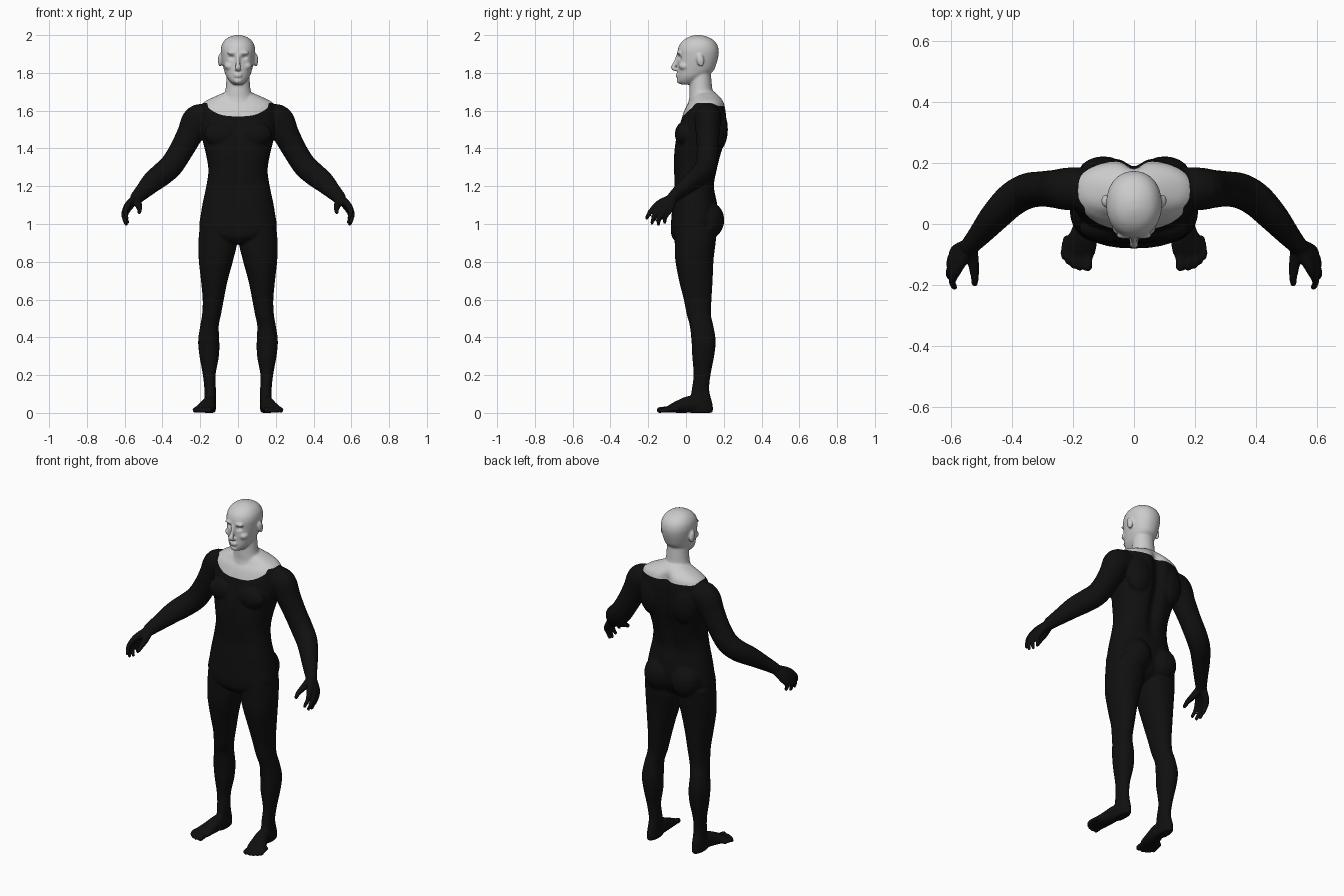
import bpy, bmesh
from math import sin, cos, pi, exp
from mathutils import Vector, Matrix

if "Cube" in bpy.data.objects:
    bpy.data.objects.remove(bpy.data.objects["Cube"])

bm = bmesh.new()


def spline(rows, k=5):
    """Catmull-Rom interpolation of rows of numbers."""
    out = []
    for i in range(len(rows) - 1):
        a, b, c, d = rows[max(i - 1, 0)], rows[i], rows[i + 1], rows[min(i + 2, len(rows) - 1)]
        for j in range(k):
            t = j / k
            out.append([q + .5 * t * (r - p + t * (2 * p - 5 * q + 4 * r - s + t * (3 * (q - r) + s - p)))
                        for p, q, r, s in zip(a, b, c, d)])
    return out + [list(rows[-1])]


def loft(sections, power=2.0, n=32):
    """Closed skin through (centre, u, v) super-ellipse sections."""
    rings = []
    for c, u, v in sections:
        ring = []
        for i in range(n):
            x, y = cos(2 * pi * i / n), sin(2 * pi * i / n)
            x, y = [(abs(w) ** (2 / power)) * (1 if w > 0 else -1) for w in (x, y)]
            ring.append(bm.verts.new(c + u * x + v * y))
        rings.append(ring)
    for a, b in zip(rings, rings[1:]):
        for i in range(n):
            j = (i + 1) % n
            bm.faces.new((a[i], a[j], b[j], b[i]))
    bm.faces.new(rings[0][::-1])
    bm.faces.new(rings[-1])


def stack(rows, power=2.3):
    """Horizontal sections: z, x min, x max, y front, y back."""
    loft([(Vector(((a + b) / 2, (f + k) / 2, z)), Vector(((b - a) / 2, 0, 0)), Vector((0, (k - f) / 2, 0)))
          for z, a, b, f, k in spline(rows)], power)


def blob(c, r, tilt=0):
    m = Matrix.Translation(c) @ Matrix.Rotation(tilt, 4, 'X') @ Matrix.Diagonal((*r, 1))
    bmesh.ops.create_uvsphere(bm, u_segments=20, v_segments=12, radius=1, matrix=m)


def tube(rows, ref, k=5):
    """Path sections: x, y, z, radius across ref, radius along ref."""
    rows = spline(rows, k)
    pts = [Vector(r[:3]) for r in rows]
    secs = []
    for i, p in enumerate(pts):
        t = (pts[min(i + 1, len(pts) - 1)] - pts[max(i - 1, 0)]).normalized()
        u = t.cross(Vector(ref)).normalized()
        secs.append((p, u * rows[i][3], t.cross(u) * rows[i][4]))
    loft(secs)


def digit(*rows):
    """Rounded finger or toe: rows of x, y, z, radius."""
    tube([(*r, r[3]) for r in rows], (1, .1, .2))
    for r in (rows[0], rows[-1]):
        blob(r[:3], (r[3],) * 3)


# --- paired parts (one side) ---
# leg
stack([(.98, .02, .203, -.06, .165), (.90, .006, .21, -.06, .157), (.81, .025, .208, -.057, .146),
       (.70, .055, .196, -.037, .141), (.60, .075, .187, -.012, .135), (.52, .09, .19, .004, .132),
       (.46, .102, .2, .02, .145), (.38, .099, .211, .029, .157), (.30, .101, .204, .033, .149),
       (.20, .119, .186, .04, .13), (.12, .117, .178, .03, .123), (.05, .117, .18, .02, .14),
       (.012, .118, .18, .015, .143), (0, .124, .175, .02, .137)], 2.1)
# foot and toes
tube([(.15, .11, .034, .03, .034), (.152, .03, .045, .036, .045), (.163, -.03, .034, .044, .036),
      (.176, -.075, .023, .053, .023), (.182, -.105, .015, .048, .013)], (0, 0, 1))
for x, y, r in ((.152, -.14, .016), (.178, -.143, .0115), (.198, -.136, .011), (.215, -.124, .0105), (.23, -.107, .0105)):
    digit((.18 + (x - .18) * .85, y + .06, .018, r), (x, y + .02, .017, r), (x, y, r * .9, r))
# arm
tube([(.15, .115, 1.565, .065, .07), (.213, .115, 1.55, .08, .07), (.254, .115, 1.475, .07, .063),
      (.30, .115, 1.39, .064, .058), (.35, .108, 1.312, .063, .058), (.40, .08, 1.265, .062, .055),
      (.45, .03, 1.225, .057, .048), (.505, -.035, 1.17, .043, .036), (.545, -.08, 1.13, .033, .027)], (0, 1, 0))
# hand: palm bones and fingers as fanned chains
for kn, mid, tip in (((.575, -.14, 1.11), (.595, -.185, 1.07), (.588, -.208, 1.03)),
                     ((.588, -.125, 1.092), (.605, -.165, 1.045), (.594, -.18, 1.005)),
                     ((.59, -.105, 1.082), (.603, -.138, 1.035), (.592, -.147, .998)),
                     ((.583, -.085, 1.078), (.595, -.108, 1.04), (.585, -.113, 1.008))):
    digit((.54, -.07, 1.135, .024), (*kn, .018), (*mid, .0125), (*tip, .01))
digit((.535, -.075, 1.13, .022), (.527, -.125, 1.1, .019), (.522, -.17, 1.08, .014), (.522, -.195, 1.062, .011))
# muscles
blob((.088, .115, 1.02), (.09, .088, .1))
blob((.09, -.012, 1.475), (.09, .047, .065))
blob((.1, .16, 1.5), (.085, .062, .12))
# ear, cheek, brow
blob((.095, .076, 1.866), (.012, .02, .035), .2)
blob((.045, -.008, 1.835), (.028, .03, .022))
blob((.03, -.038, 1.905), (.03, .012, .009))
# mirror everything so far
dup = bmesh.ops.duplicate(bm, geom=bm.verts[:] + bm.edges[:] + bm.faces[:])["geom"]
for v in dup:
    if isinstance(v, bmesh.types.BMVert):
        v.co.x *= -1

# --- centre parts ---
# torso
stack([(z, -x, x, f, b) for z, x, f, b in (
    (1.70, .06, .045, .15), (1.675, .12, .032, .18), (1.65, .172, .02, .2), (1.62, .198, .0, .21),
    (1.57, .203, -.02, .217), (1.50, .198, -.042, .217), (1.44, .187, -.056, .21), (1.36, .168, -.065, .188),
    (1.28, .157, -.065, .168), (1.20, .168, -.062, .152), (1.12, .185, -.07, .163), (1.05, .197, -.076, .17),
    (.98, .202, -.08, .16), (.93, .15, -.074, .13), (.893, .04, -.04, .08))])
# neck
stack([(z, -x, x, f, b) for z, x, f, b in (
    (1.60, .12, .0, .19), (1.66, .09, .016, .168), (1.70, .069, .018, .143), (1.76, .062, .022, .135), (1.82, .06, .03, .13))], 2)
# head
stack([(z, -x, x, f, b) for z, x, f, b in (
    (1.737, .024, -.025, .03), (1.755, .044, -.042, .065), (1.78, .062, -.045, .105), (1.81, .073, -.045, .145),
    (1.85, .083, -.045, .162), (1.89, .089, -.045, .172), (1.92, .091, -.044, .173), (1.95, .085, -.033, .164),
    (1.975, .068, -.01, .142), (1.99, .045, .017, .112), (1.999, .016, .045, .082))], 2.15)
# nose, lips, chin
tube([(0, -.042, 1.895, .009, .009), (0, -.056, 1.855, .01, .01), (0, -.068, 1.826, .016, .012), (0, -.05, 1.815, .014, .008)], (0, 1, 0))
for z, w in ((1.791, .024), (1.78, .021)):
    blob((0, -.045, z), (w, .011, .005))
blob((0, -.033, 1.757), (.024, .017, .016))
bmesh.ops.recalc_face_normals(bm, faces=bm.faces[:])

# --- fuse into one skin ---
mesh = bpy.data.meshes.new("figure")
bm.to_mesh(mesh)
bm.free()
figure = bpy.data.objects.new("figure", mesh)
bpy.context.collection.objects.link(figure)
rm = figure.modifiers.new("fuse", 'REMESH')
rm.mode, rm.voxel_size = 'VOXEL', .0056
sm = figure.modifiers.new("soften", 'SMOOTH')
sm.factor, sm.iterations = .5, 6
skin = bpy.data.meshes.new_from_object(figure.evaluated_get(bpy.context.evaluated_depsgraph_get()))
bpy.data.objects.remove(figure)


def step(t):
    t = min(max(t, 0), 1)
    return t * t * (3 - 2 * t)


def neckline(p):
    """Positive above the suit's neckline."""
    back = 1.57 + .07 * step((p.y + .01) / .07) - .015 * step((p.y - .12) / .06)
    return p.z - max(1.57 + .08 * (abs(p.x) / .19) ** 3, back)


# sculpt spine groove, breastbone and eye sockets
bm = bmesh.new()
bm.from_mesh(skin)
zs = [v.co.z for v in bm.verts]
z0, z1 = min(zs), max(zs)
for v in bm.verts:
    p = v.co
    p.z = (p.z - z0) * 2 / (z1 - z0)
    if p.y > .1:
        p.y -= .028 * exp(-(p.x / .035) ** 2) * step((p.z - 1.1) / .25) * step((1.7 - p.z) / .08)
    elif p.y < 0 and p.z < 1.65:
        p.y += .006 * exp(-(p.x / .02) ** 2) * step((p.z - 1.1) / .2) * step((1.6 - p.z) / .1)
    elif p.y < .02 and p.z > 1.8:
        p.y += .013 * exp(-((abs(p.x) - .033) / .014) ** 2 - ((p.z - 1.882) / .01) ** 2)

# cut a clean edge along the neckline
cuts = []
for e in bm.edges[:]:
    a, b = e.verts
    fa, fb = neckline(a.co), neckline(b.co)
    if fa * fb < 0:
        cuts.append(bmesh.utils.edge_split(e, a, fa / (fa - fb))[1])
bmesh.ops.connect_verts(bm, verts=cuts)

# split into grey head and black suit
black = bpy.data.materials.new("black_fabric")
black.diffuse_color = (.005, .005, .005, 1)
black.use_nodes = True
black.node_tree.nodes["Principled BSDF"].inputs["Base Color"].default_value = black.diffuse_color
for name, sign, mat in (("head_and_neck", 1, None), ("body_suit", -1, black)):
    part = bm.copy()
    bmesh.ops.delete(part, geom=[f for f in part.faces if neckline(f.calc_center_median()) * sign < 0], context='FACES')
    for f in part.faces:
        f.smooth = True
    me = bpy.data.meshes.new(name)
    part.to_mesh(me)
    part.free()
    if mat:
        me.materials.append(mat)
    bpy.context.collection.objects.link(bpy.data.objects.new(name, me))
bm.free()
bpy.data.meshes.remove(skin)
